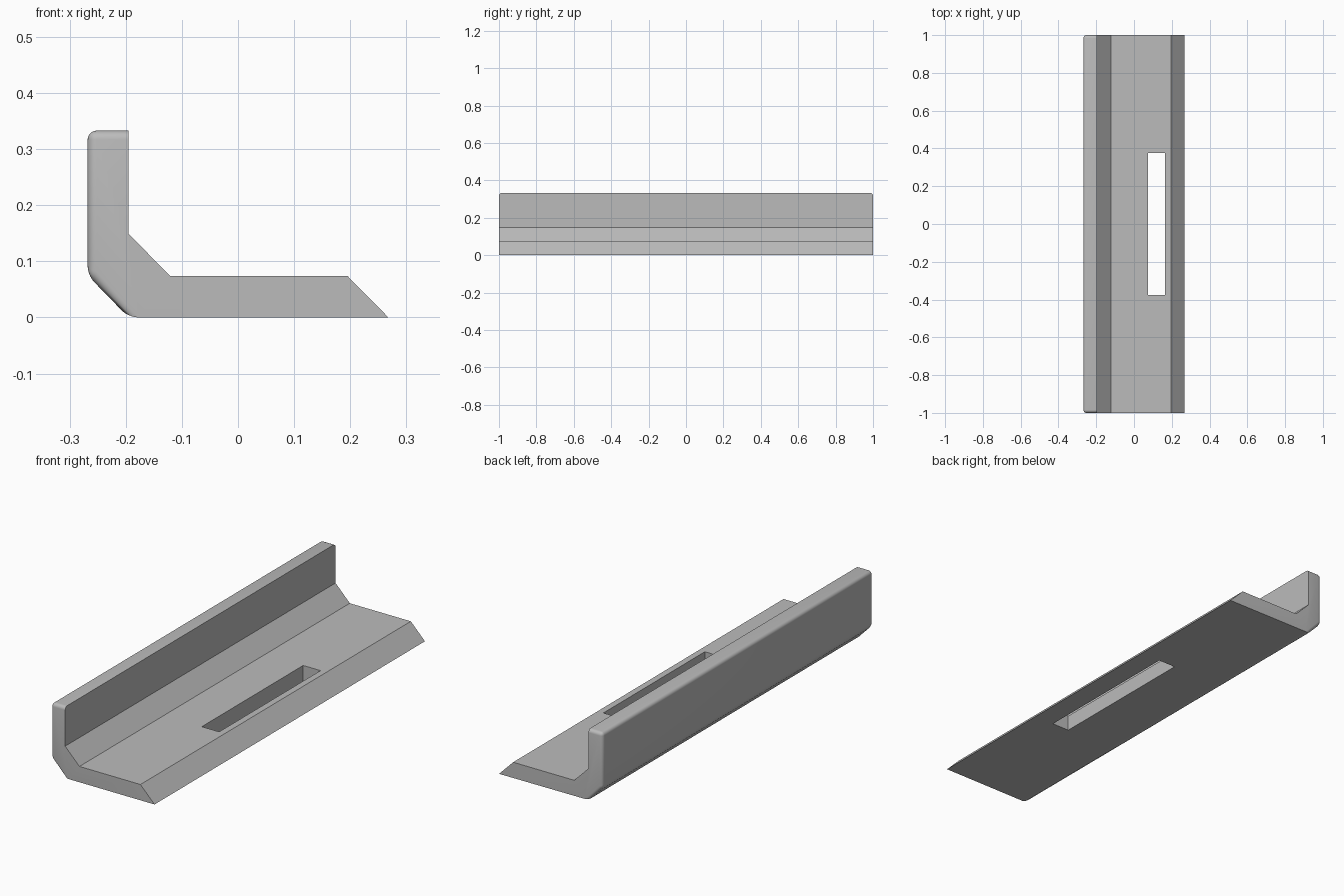
import bpy
import bmesh

if "Cube" in bpy.data.objects:
    bpy.data.objects.remove(bpy.data.objects["Cube"])

LENGTH = 2.0
WALL_IN = -0.195
OUTER = -0.268
TOP = 0.333
THICK = 0.074

grey = bpy.data.materials.new("light_grey")
grey.use_nodes = True
colour = (0.5, 0.5, 0.5, 1)
grey.diffuse_color = colour
grey.node_tree.nodes["Principled BSDF"].inputs["Base Color"].default_value = colour


def make_object(name, bm):
    bmesh.ops.recalc_face_normals(bm, faces=bm.faces)
    mesh = bpy.data.meshes.new(name)
    bm.to_mesh(mesh)
    bm.free()
    mesh.materials.append(grey)
    obj = bpy.data.objects.new(name, mesh)
    bpy.context.collection.objects.link(obj)
    return obj


# Angled bracket: one cross-section swept along y
profile = [(WALL_IN, 0), (0.268, 0), (0.195, THICK), (-0.121, THICK),
           (WALL_IN, 0.149), (WALL_IN, TOP), (OUTER, TOP), (OUTER, 0.075)]
bm = bmesh.new()
section = bm.faces.new([bm.verts.new((x, -LENGTH / 2, z)) for x, z in profile])
swept = bmesh.ops.extrude_face_region(bm, geom=[section])["geom"]
bmesh.ops.translate(bm, vec=(0, LENGTH, 0),
                    verts=[v for v in swept if isinstance(v, bmesh.types.BMVert)])
bmesh.ops.recalc_face_normals(bm, faces=bm.faces)

# Rounded outer edges: every border of the wall back, lower slant and wall top
rounded = set()
for face in bm.faces:
    centre = face.calc_center_median()
    if face.normal.x < -0.5 or (face.normal.z > 0.9 and centre.z > 0.3):
        rounded.update(face.edges)
rounded = [e for e in rounded
           if not all(abs(v.co.x - WALL_IN) < 0.001 and v.co.z > 0.1 for v in e.verts)]
bmesh.ops.bevel(bm, geom=rounded, offset=0.016, segments=5, profile=0.5,
                affect='EDGES', clamp_overlap=True)
bracket = make_object("angled_bracket", bm)

# Slot through the base plate
bm = bmesh.new()
bmesh.ops.create_cube(bm, size=1)
bmesh.ops.scale(bm, vec=(0.09, 0.75, 0.4), verts=bm.verts)
bmesh.ops.translate(bm, vec=(0.12, 0, 0), verts=bm.verts)
cutter = make_object("slot_cutter", bm)
cutter.hide_render = True
cutter.hide_viewport = True

slot = bracket.modifiers.new("slot", 'BOOLEAN')
slot.operation = 'DIFFERENCE'
slot.solver = 'EXACT'
slot.object = cutter

# Smooth rounding with crisp flat faces
bpy.ops.object.select_all(action='DESELECT')
bracket.select_set(True)
bpy.context.view_layer.objects.active = bracket
bpy.ops.object.modifier_apply(modifier=slot.name)
bpy.data.objects.remove(cutter)
bpy.ops.object.shade_smooth_by_angle(angle=0.52)
